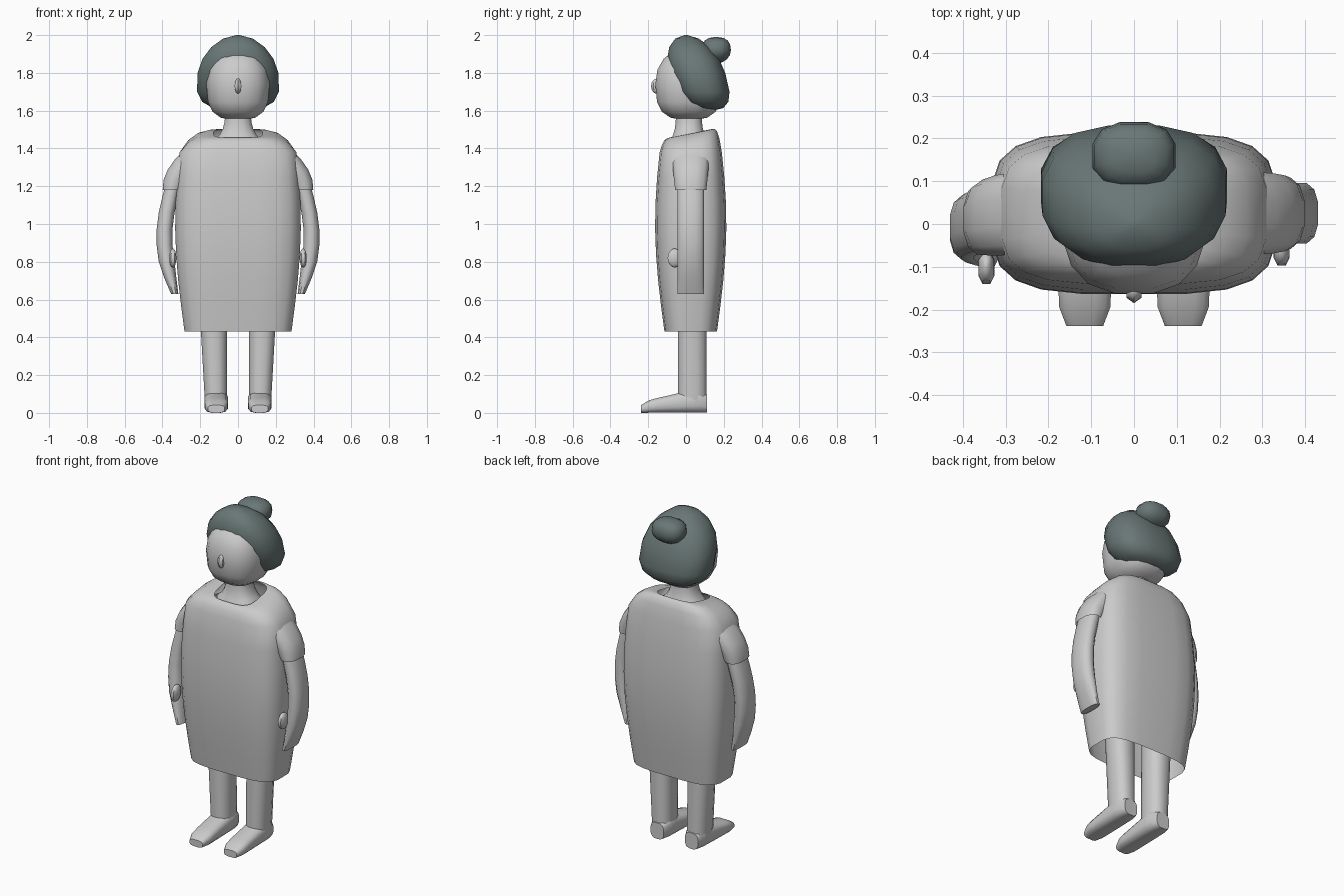
import bpy, bmesh
from math import cos, sin, pi, radians, copysign
from mathutils import Vector

default_cube = bpy.data.objects.get("Cube")
if default_cube:
    bpy.data.objects.remove(default_cube, do_unlink=True)


def make_material(name, red, green, blue):
    material = bpy.data.materials.new(name)
    material.use_nodes = True
    colour = (red, green, blue, 1)
    material.diffuse_color = colour
    material.node_tree.nodes["Principled BSDF"].inputs["Base Color"].default_value = colour
    return material


grey = make_material("plain grey", 0.6, 0.6, 0.6)
slate = make_material("dark slate", 0.14, 0.185, 0.18)


def steps(count):
    """Even fractions from zero to one."""
    return [index / count for index in range(count + 1)]


def soft(value, power):
    """Signed power, used to square off circles."""
    return copysign(abs(value) ** power, value)


def unchanged(point):
    return point


def loft(name, rings, material=grey, sides=12, power=0.8, closed=True, place=unchanged):
    """Skin a stack of rounded rings: centre, half width, half depth."""
    mesh_builder = bmesh.new()
    loops = []
    for centre, half_width, half_depth in rings:
        loop = []
        for index in range(sides):
            angle = 2 * pi * (index + 0.5) / sides
            offset = Vector((half_width * soft(cos(angle), power),
                             half_depth * soft(sin(angle), power), 0))
            loop.append(mesh_builder.verts.new(place(Vector(centre) + offset)))
        loops.append(loop)
    for lower, upper in zip(loops, loops[1:]):
        for index in range(sides):
            previous = index - 1
            mesh_builder.faces.new((lower[previous], lower[index],
                                    upper[index], upper[previous]))
    if closed:
        mesh_builder.faces.new(loops[0])
        mesh_builder.faces.new(loops[-1])
    bmesh.ops.recalc_face_normals(mesh_builder, faces=mesh_builder.faces)
    mesh = bpy.data.meshes.new(name)
    mesh_builder.to_mesh(mesh)
    mesh_builder.free()
    mesh.materials.append(material)
    part = bpy.data.objects.new(name, mesh)
    bpy.context.collection.objects.link(part)
    bpy.ops.object.select_all(action="DESELECT")
    part.select_set(True)
    bpy.context.view_layer.objects.active = part
    bpy.ops.object.shade_smooth_by_angle(angle=radians(50))


def blob(name, centre, radii, material=grey, sides=12, under=1, over=1, place=unchanged):
    """Rounded lump whose lower and upper halves can be squared off."""
    rings = []
    for fraction in steps(8):
        angle = (fraction - 0.5) * pi * 0.96
        power = under if angle < 0 else over
        spread = cos(angle) ** power
        height = radii[2] * soft(sin(angle), power)
        rings.append((Vector(centre) + Vector((0, 0, height)),
                      radii[0] * spread, radii[1] * spread))
    loft(name, rings, material, sides, place=place)


# Loose dress: bulging body with open hem, then a yoke closing in on the neck
def raise_back(point):
    lift = max(0, point.z - 1.38) * 2
    return point + Vector((0, 0, lift * (point.y - 0.025)))


dress_rings = []
for t in steps(7):
    bulge = 0.05 * sin(2.6 * t)
    dress_rings.append(((0, 0.025, 0.43 + 0.95 * t), 0.285 + bulge, 0.14 + bulge))
for t in steps(4)[1:]:
    rise = 0.1 * (1 - (1 - t) ** 3)
    dress_rings.append(((0, 0.025, 1.38 + rise), 0.31 - 0.18 * t, 0.165 - 0.05 * t))
loft("dress", dress_rings, sides=20, power=0.55, closed=False, place=raise_back)

# Neck flaring into the collar
neck_rings = []
for t in steps(5):
    flare = 0.06 * (1 - t) ** 3
    neck_rings.append(((0, 0.015, 1.44 + 0.16 * t), 0.07 + flare, 0.07 + flare / 2))
loft("neck", neck_rings)

# Head and nose
blob("head", (0, 0.015, 1.74), (0.17, 0.18, 0.19), sides=16, under=0.7, over=0.9)
blob("nose", (0, -0.155, 1.73), (0.02, 0.03, 0.04), sides=6)


# Hair leans forward into a fringe and widens towards its lower edge
def lean_hair(point):
    up = point.z - 1.8
    return Vector((point.x * (1 - 0.7 * up), point.y - 0.3 * up, point.z))


blob("hair", (0, 0.06, 1.8), (0.217, 0.15, 0.2), slate, sides=16, under=0.7,
     place=lean_hair)
blob("hair_tuft", (0, 0.16, 1.92), (0.1, 0.08, 0.07), slate, over=0.8)

# Limbs, mirrored across the body
for side, sign in (("left", 1), ("right", -1)):

    def place_arm(point):
        # The right arm hangs a little further forward
        swing = 0.08 * max(0, 1.35 - point.z) if sign < 0 else 0
        return Vector((sign * point.x, point.y - swing, point.z))

    def place_leg(point):
        return Vector((sign * point.x, point.y, point.z))

    def place_foot(point):
        return Vector((sign * point.x, -point.z, point.y))

    # Short sleeve curving over the shoulder
    sleeve_rings = []
    for t in steps(5):
        sleeve_rings.append(((0.35 - 0.18 * t ** 1.4, 0.025, 1.18 + 0.27 * t),
                             0.05 + 0.025 * sin(pi * t),
                             0.085 + 0.03 * t * (1 - t ** 3)))
    loft(side + "_sleeve", sleeve_rings, closed=False, place=place_arm)

    # Bowed arm ending in a flat mitten hand
    arm_rings = []
    for t in steps(7):
        arm_rings.append(((0.335 + 0.055 * sin(pi * t), 0.025, 0.63 + 0.6 * t),
                          0.02 + 0.023 * min(1, 4 * t), 0.073))
    loft(side + "_arm", arm_rings, place=place_arm)
    blob(side + "_thumb", (0.345, -0.06, 0.82), (0.02, 0.04, 0.05), sides=8,
         place=place_arm)

    # Leg tapering to the ankle
    leg_rings = [((0.117 + 0.02 * t, 0.033, 0.06 + 0.7 * t), 0.06 + 0.02 * t, 0.078)
                 for t in steps(4)]
    loft(side + "_leg", leg_rings, place=place_leg)

    # Foot from heel to toe, rounded at both ends
    foot_rings = []
    for t in steps(8):
        rounding = 1 - 0.3 * abs(2 * t - 1) ** 8
        half_height = (0.07 - 0.04 * t) * rounding
        foot_rings.append(((0.115, half_height, 0.35 * t - 0.112),
                           0.063 * rounding, half_height))
    loft(side + "_foot", foot_rings, power=0.65, place=place_foot)
